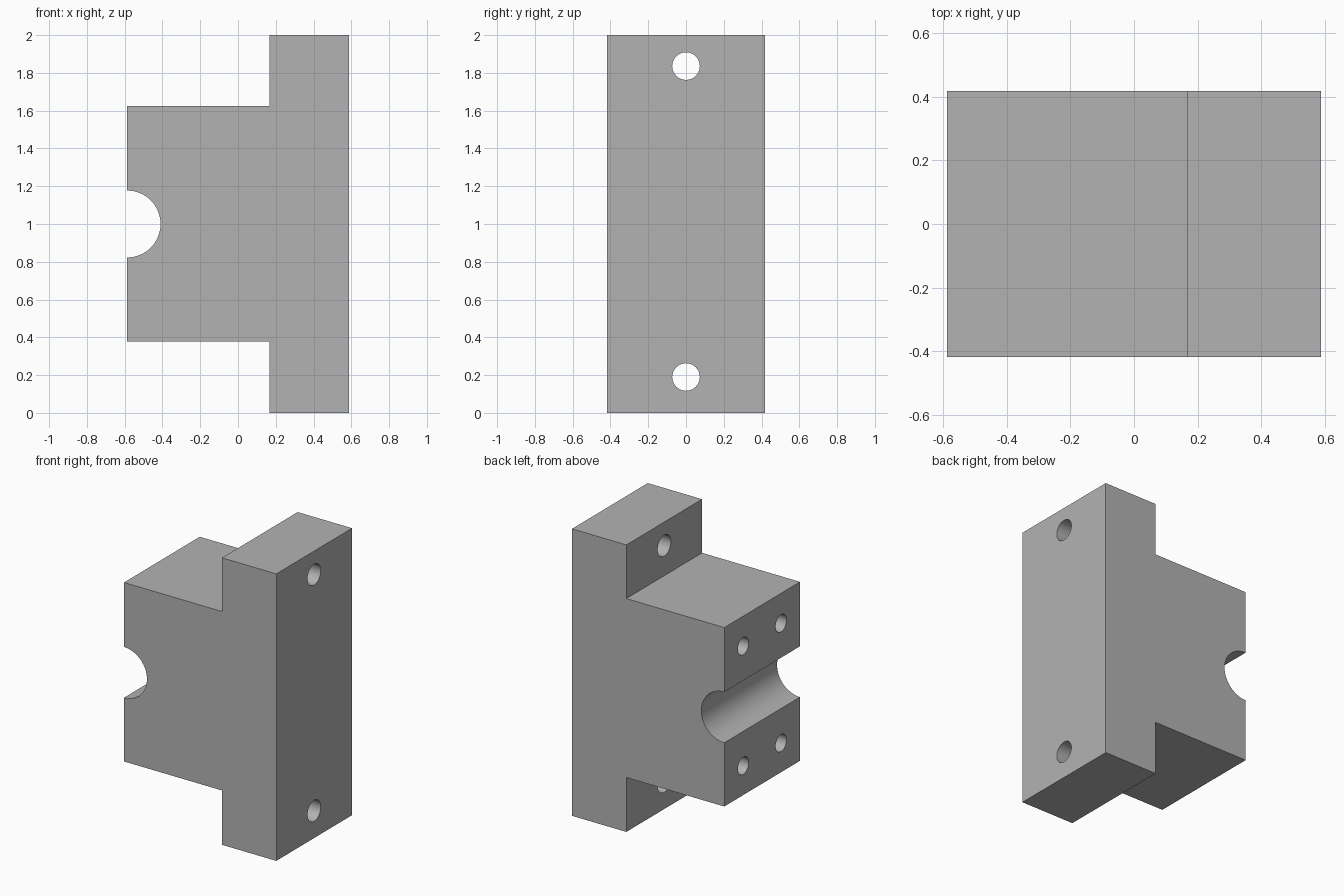
import bpy
import bmesh
from math import pi, sin, cos, radians
from mathutils import Matrix

if "Cube" in bpy.data.objects:
    bpy.data.objects.remove(bpy.data.objects["Cube"], do_unlink=True)

HALF_X, HALF_Y, STEP_X = 0.587, 0.417, 0.168
LOW, HIGH, TOP = 0.379, 1.626, 2.0
NOTCH_R, NOTCH_Z = 0.177, 1.0

grey = bpy.data.materials.new("plain grey")
grey.use_nodes = True
colour = (0.45, 0.45, 0.45, 1)
grey.diffuse_color = colour
grey.node_tree.nodes["Principled BSDF"].inputs["Base Color"].default_value = colour


def make_object(name, bm):
    bmesh.ops.recalc_face_normals(bm, faces=bm.faces)
    mesh = bpy.data.meshes.new(name)
    bm.to_mesh(mesh)
    bm.free()
    mesh.materials.append(grey)
    obj = bpy.data.objects.new(name, mesh)
    bpy.context.collection.objects.link(obj)
    return obj


# Stepped block with a half-round groove, extruded from its side profile
arc = [(-HALF_X + NOTCH_R * cos(a), NOTCH_Z + NOTCH_R * sin(a))
       for a in (-pi / 2 + pi * i / 32 for i in range(33))]
profile = [(-HALF_X, HIGH), (STEP_X, HIGH), (STEP_X, TOP), (HALF_X, TOP),
           (HALF_X, 0), (STEP_X, 0), (STEP_X, LOW), (-HALF_X, LOW)] + arc
bm = bmesh.new()
face = bm.faces.new([bm.verts.new((x, -HALF_Y, z)) for x, z in profile])
side = bmesh.ops.extrude_face_region(bm, geom=[face])["geom"]
bmesh.ops.translate(bm, vec=(0, 2 * HALF_Y, 0),
                    verts=[v for v in side if isinstance(v, bmesh.types.BMVert)])
block = make_object("mounting_block", bm)


# Drill cutters along x
def add_drill(bm, x0, x1, y, z, radius):
    place = Matrix.Translation(((x0 + x1) / 2, y, z)) @ Matrix.Rotation(pi / 2, 4, 'Y')
    bmesh.ops.create_cone(bm, cap_ends=True, segments=40, radius1=radius,
                          radius2=radius, depth=x1 - x0, matrix=place)


bm = bmesh.new()
for z in (0.19, 1.836):  # through holes in the flange
    add_drill(bm, 0, 0.8, 0, z, 0.073)
for y in (-0.208, 0.208):  # blind holes beside the groove
    for z in (0.583, 1.417):
        add_drill(bm, -0.8, -HALF_X + 0.42, y, z, 0.06)
# The flange drills start outside the narrow body, clear of its top and bottom
drills = make_object("hole_cutters", bm)
drills.hide_render = True

cut = block.modifiers.new("holes", 'BOOLEAN')
cut.operation = 'DIFFERENCE'
cut.solver = 'EXACT'
cut.object = drills
bpy.ops.object.select_all(action='DESELECT')
bpy.context.view_layer.objects.active = block
block.select_set(True)
bpy.ops.object.modifier_apply(modifier=cut.name)
bpy.data.objects.remove(drills, do_unlink=True)

# Smooth round walls, sharp block edges
bpy.ops.object.shade_smooth_by_angle(angle=radians(30))
